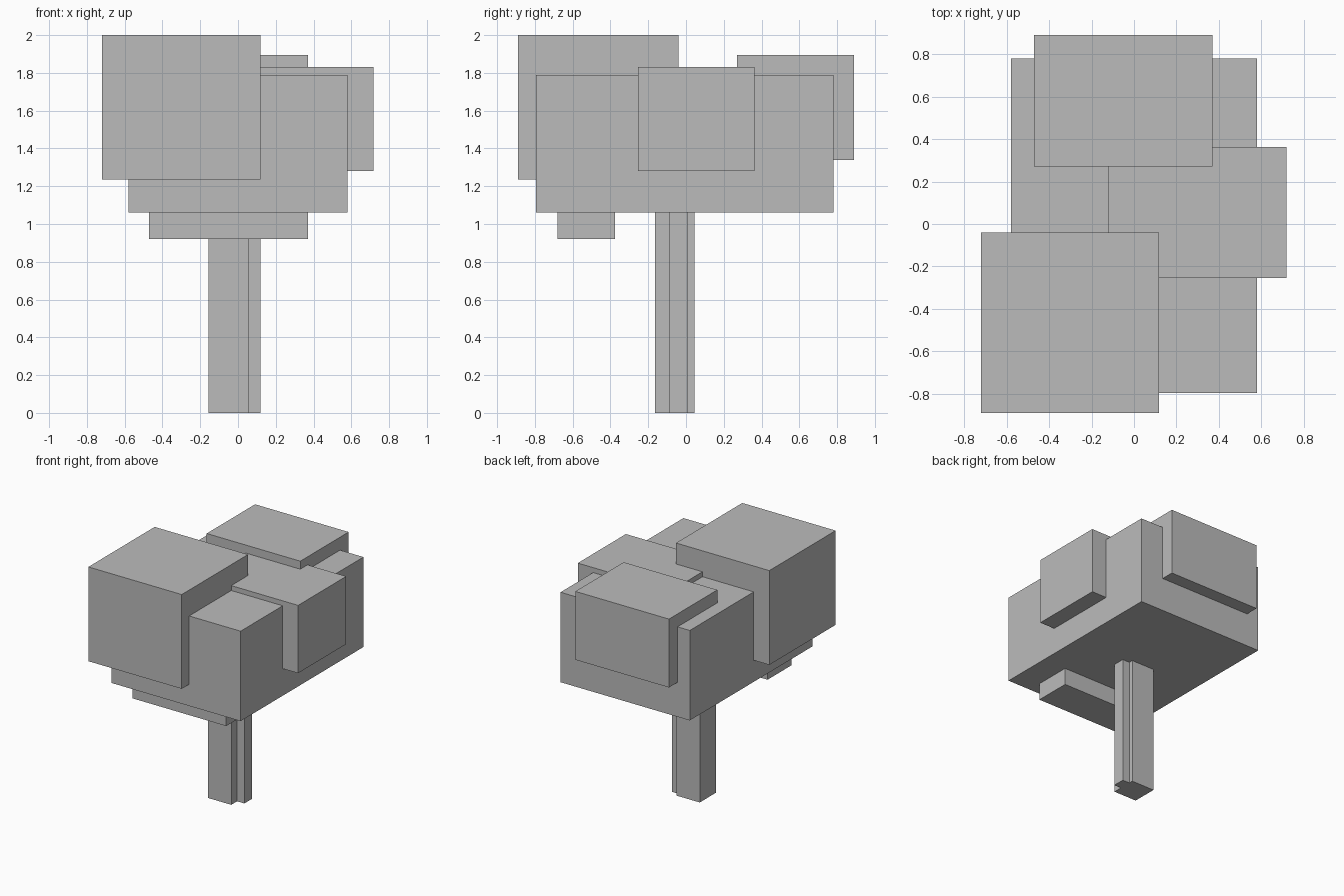
import bpy
import bmesh
from mathutils import Vector

default_cube = bpy.data.objects.get("Cube")
if default_cube:
    bpy.data.objects.remove(default_cube, do_unlink=True)

# One plain grey for the whole tree
grey = bpy.data.materials.new("plain_grey")
grey.use_nodes = True
grey_colour = (0.5, 0.5, 0.5, 1)
grey.diffuse_color = grey_colour
grey.node_tree.nodes["Principled BSDF"].inputs["Base Color"].default_value = grey_colour


def box(name, low, high):
    """Axis-aligned block between two opposite corners."""
    low, high = Vector(low), Vector(high)
    bm = bmesh.new()
    bmesh.ops.create_cube(bm, size=1)
    bmesh.ops.scale(bm, vec=high - low, verts=bm.verts)
    bmesh.ops.translate(bm, vec=(low + high) / 2, verts=bm.verts)
    mesh = bpy.data.meshes.new(name)
    bm.to_mesh(mesh)
    bm.free()
    mesh.materials.append(grey)
    obj = bpy.data.objects.new(name, mesh)
    bpy.context.collection.objects.link(obj)
    return obj


# Trunk: square post with a thin rib on its left side
box("trunk", (-0.155, -0.165, 0), (0.055, 0.045, 1.2))
box("trunk_rib", (0.02, -0.09, 0), (0.12, 0.01, 1.2))

# Foliage: a large core with offset blocks pushed into it
box("foliage_core", (-0.58, -0.795, 1.06), (0.58, 0.78, 1.79))
box("foliage_front", (-0.72, -0.89, 1.235), (0.118, -0.04, 2.0))
box("foliage_back", (-0.47, 0.27, 1.34), (0.37, 0.89, 1.895))
box("foliage_left", (-0.12, -0.255, 1.28), (0.718, 0.362, 1.83))
box("foliage_under", (-0.47, -0.68, 0.92), (0.37, -0.375, 1.2))
